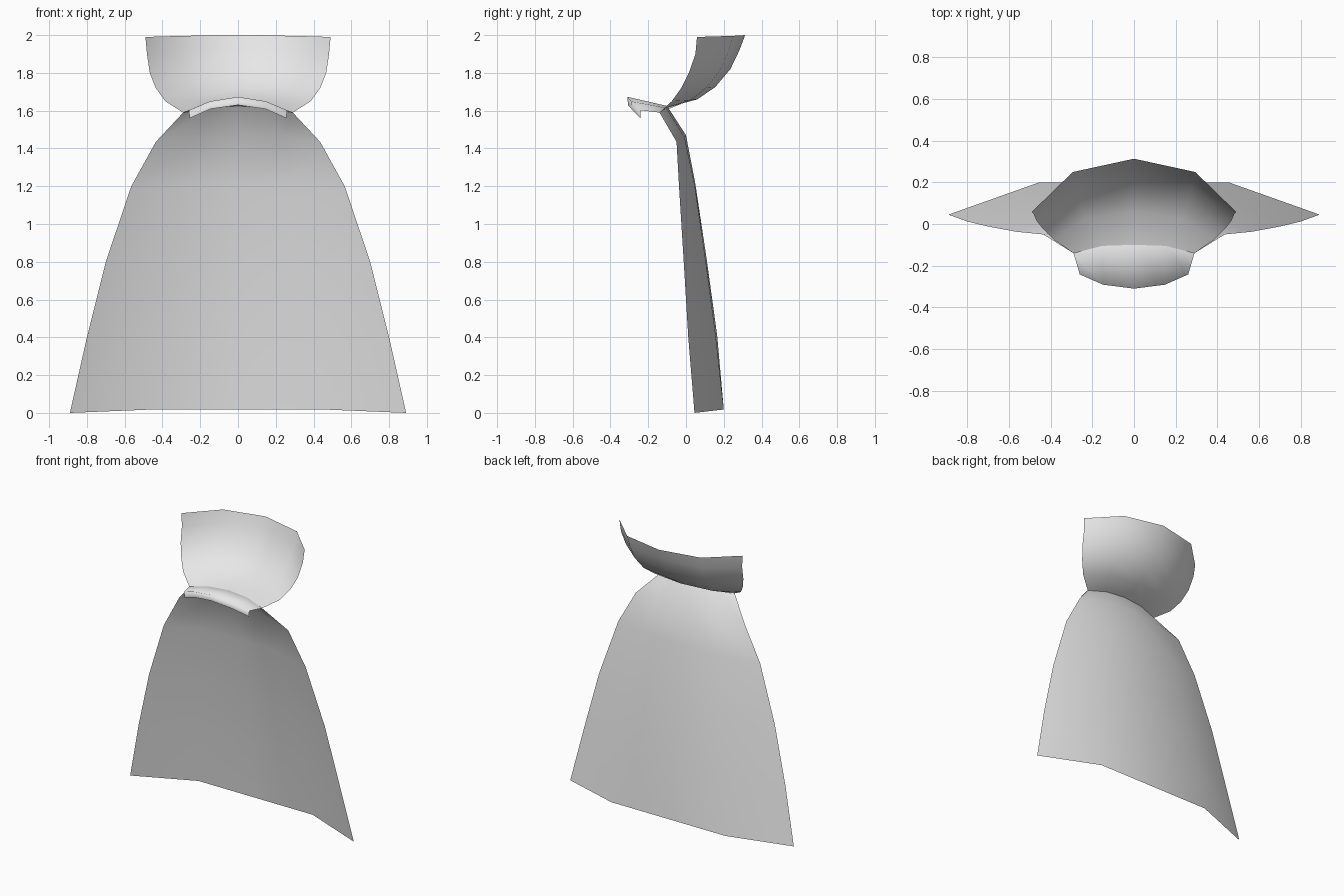
import bpy
from mathutils import Vector

default_cube = bpy.data.objects.get("Cube")
if default_cube:
    bpy.data.objects.remove(default_cube, do_unlink=True)

cloth = bpy.data.materials.new("light grey cloth")
cloth.use_nodes = True
grey = (0.8, 0.8, 0.8, 1)
cloth.diffuse_color = grey
cloth.node_tree.nodes["Principled BSDF"].inputs["Base Color"].default_value = grey


def sheet(name, rows):
    """Symmetric cloth sheet. Each row: side point, centre (y, z), fold (x, y, z) as fractions."""
    grid = []
    for side, (cy, cz), fold in rows:
        side, centre = Vector(side), Vector((0, cy, cz))
        mid = Vector((side.x * fold[0],
                      side.y + (cy - side.y) * fold[1],
                      side.z + (cz - side.z) * fold[2]))
        half = [side, mid]
        mirrored = [Vector((-p.x, p.y, p.z)) for p in reversed(half)]
        grid.append(half + [centre] + mirrored)
    n = len(grid[0])
    verts = [p for row in grid for p in row]
    faces = [(r * n + c, (r + 1) * n + c, (r + 1) * n + c + 1, r * n + c + 1)
             for r in range(len(grid) - 1) for c in range(n - 1)]
    mesh = bpy.data.meshes.new(name)
    mesh.from_pydata(verts, [], faces)
    mesh.materials.append(cloth)
    mesh.shade_smooth()
    obj = bpy.data.objects.new(name, mesh)
    bpy.context.collection.objects.link(obj)
    return obj


# Neckline shared by all three pieces
neck = ((0.29, -0.14, 1.59), (-0.10, 1.625), (0.52, 0.88, 0.7))

# Flared cape hanging from the neckline
drape = (0.51, 0.95, 0.9)
sheet("cape", [
    neck,
    ((0.435, -0.05, 1.435), (0.0, 1.47), (0.52, 0.85, 0.7)),
    ((0.565, -0.037, 1.20), (0.05, 1.21), drape),
    ((0.70, -0.012, 0.80), (0.11, 0.81), drape),
    ((0.80, 0.012, 0.40), (0.165, 0.41), drape),
    ((0.89, 0.045, 0.0), (0.20, 0.018), (0.51, 1, 1)),
])

# Raised collar curving up and back
curl = (0.6, 0.75, 0.6)
sheet("collar", [
    ((0.49, 0.058, 1.99), (0.313, 2.0), curl),
    ((0.482, 0.05, 1.90), (0.283, 1.92), curl),
    ((0.467, 0.015, 1.80), (0.235, 1.82), curl),
    ((0.435, -0.025, 1.72), (0.155, 1.725), curl),
    ((0.385, -0.075, 1.65), (0.06, 1.66), curl),
    neck,
])

# Front neck flap with a small turned-down lip
sheet("neck_flap", [
    ((0.256, -0.242, 1.56), (-0.307, 1.63), (0.57, 0.72, 0.7)),
    ((0.26, -0.242, 1.602), (-0.31, 1.673), (0.57, 0.72, 0.67)),
    neck,
])
